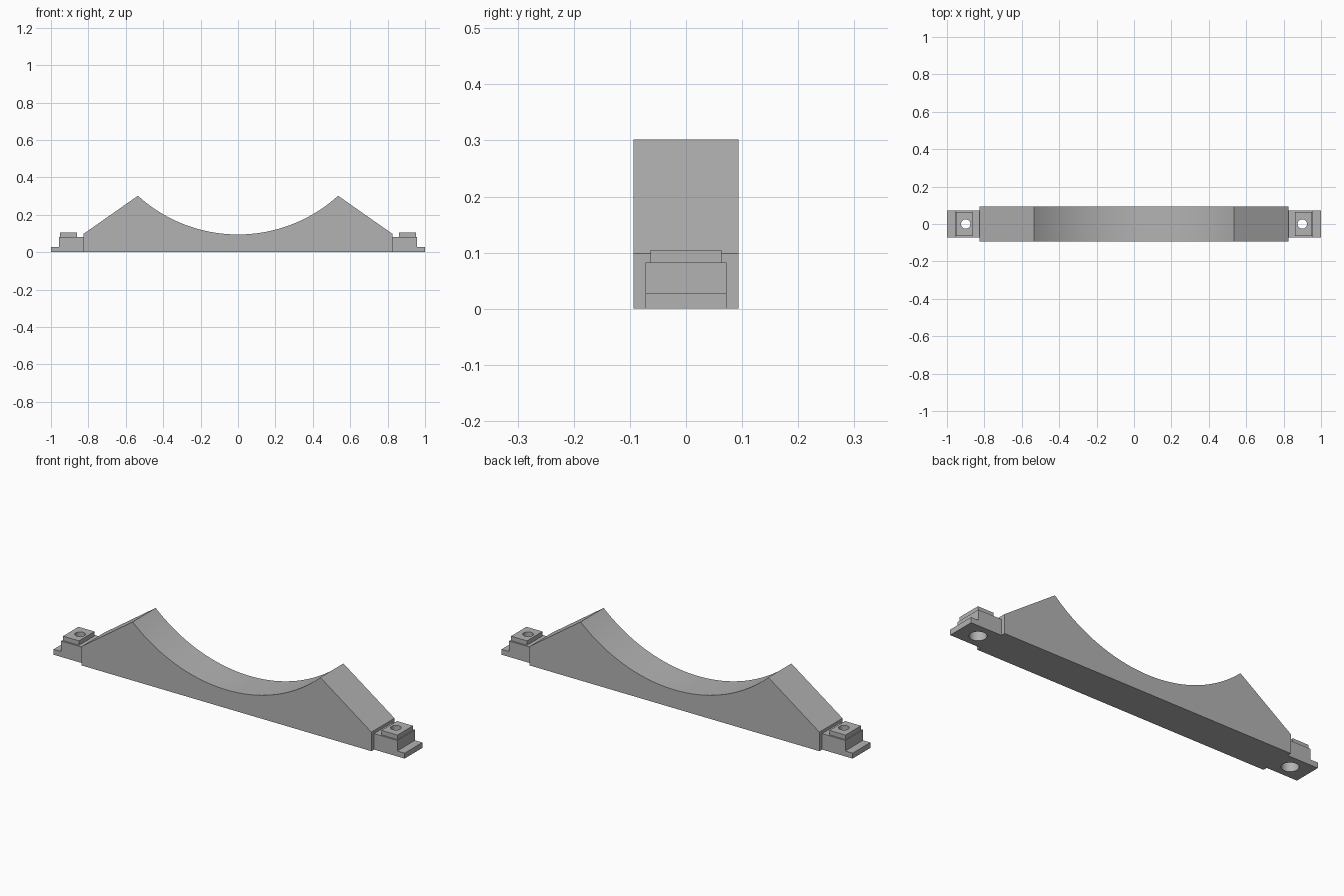
import bpy
import bmesh
import math

cube = bpy.data.objects.get("Cube")
if cube:
    bpy.data.objects.remove(cube, do_unlink=True)

grey = bpy.data.materials.new("plain grey")
grey.use_nodes = True
colour = (0.45, 0.45, 0.45, 1)
grey.diffuse_color = colour
grey.node_tree.nodes["Principled BSDF"].inputs["Base Color"].default_value = colour

BODY_X, BODY_Z, HALF_W = 0.826, 0.098, 0.094
PEAK_X, PEAK_Z, DIP_Z = 0.535, 0.302, 0.095
HOLE_X = 0.9


def add_object(name, bm):
    bmesh.ops.recalc_face_normals(bm, faces=bm.faces[:])
    mesh = bpy.data.meshes.new(name)
    bm.to_mesh(mesh)
    bm.free()
    mesh.materials.append(grey)
    obj = bpy.data.objects.new(name, mesh)
    bpy.context.collection.objects.link(obj)
    return obj


def extrude_profile(name, points, half_width):
    """Extrude an XZ outline along Y, centred on y = 0."""
    bm = bmesh.new()
    face = bm.faces.new([bm.verts.new((x, -half_width, z)) for x, z in points])
    new = bmesh.ops.extrude_face_region(bm, geom=[face])["geom"]
    verts = [v for v in new if isinstance(v, bmesh.types.BMVert)]
    bmesh.ops.translate(bm, verts=verts, vec=(0, 2 * half_width, 0))
    return add_object(name, bm)


def make_cutter(name, x, radius, z0, z1):
    bm = bmesh.new()
    bmesh.ops.create_cone(bm, cap_ends=True, segments=48, radius1=radius,
                          radius2=radius, depth=z1 - z0)
    bmesh.ops.translate(bm, verts=bm.verts[:], vec=(x, 0, (z0 + z1) / 2))
    cutter = add_object(name, bm)
    cutter.hide_render = True
    return cutter


def activate(obj):
    bpy.ops.object.select_all(action="DESELECT")
    obj.select_set(True)
    bpy.context.view_layer.objects.active = obj


def boolean(obj, other, operation):
    mod = obj.modifiers.new("cut", "BOOLEAN")
    mod.operation = operation
    mod.solver = "EXACT"
    mod.object = other
    activate(obj)
    bpy.ops.object.modifier_apply(modifier=mod.name)
    bpy.data.objects.remove(other, do_unlink=True)


def smooth(obj):
    activate(obj)
    bpy.ops.object.shade_smooth_by_angle(angle=math.radians(25))


# Cradle body: sloped shoulders with a circular saddle between two peaks
sag = PEAK_Z - DIP_Z
radius = (PEAK_X ** 2 + sag ** 2) / (2 * sag)
sweep = math.asin(PEAK_X / radius)
steps = 48
saddle = []
for i in range(steps + 1):
    a = sweep * (1 - 2 * i / steps)
    saddle.append((radius * math.sin(a), DIP_Z + radius * (1 - math.cos(a))))
outline = [(-BODY_X, 0), (BODY_X, 0), (BODY_X, BODY_Z)] + saddle + [(-BODY_X, BODY_Z)]
smooth(extrude_profile("cradle_body", outline, HALF_W))

# End mounts: stepped block with a raised pad and a counterbored bolt hole
for side, s in (("left", 1), ("right", -1)):
    step = [(BODY_X, 0), (1, 0), (1, 0.028), (0.958, 0.028), (0.958, 0.082), (BODY_X, 0.082)]
    pad = [(0.862, 0.07), (0.953, 0.07), (0.953, 0.105), (0.862, 0.105)]
    mount = extrude_profile(side + "_mount", [(s * x, z) for x, z in step], 0.072)
    boolean(mount, extrude_profile("pad", [(s * x, z) for x, z in pad], 0.063), "UNION")
    boolean(mount, make_cutter("bolt_hole", s * HOLE_X, 0.025, -0.1, 0.2), "DIFFERENCE")
    boolean(mount, make_cutter("counterbore", s * HOLE_X, 0.04, -0.1, 0.055), "DIFFERENCE")
    smooth(mount)
